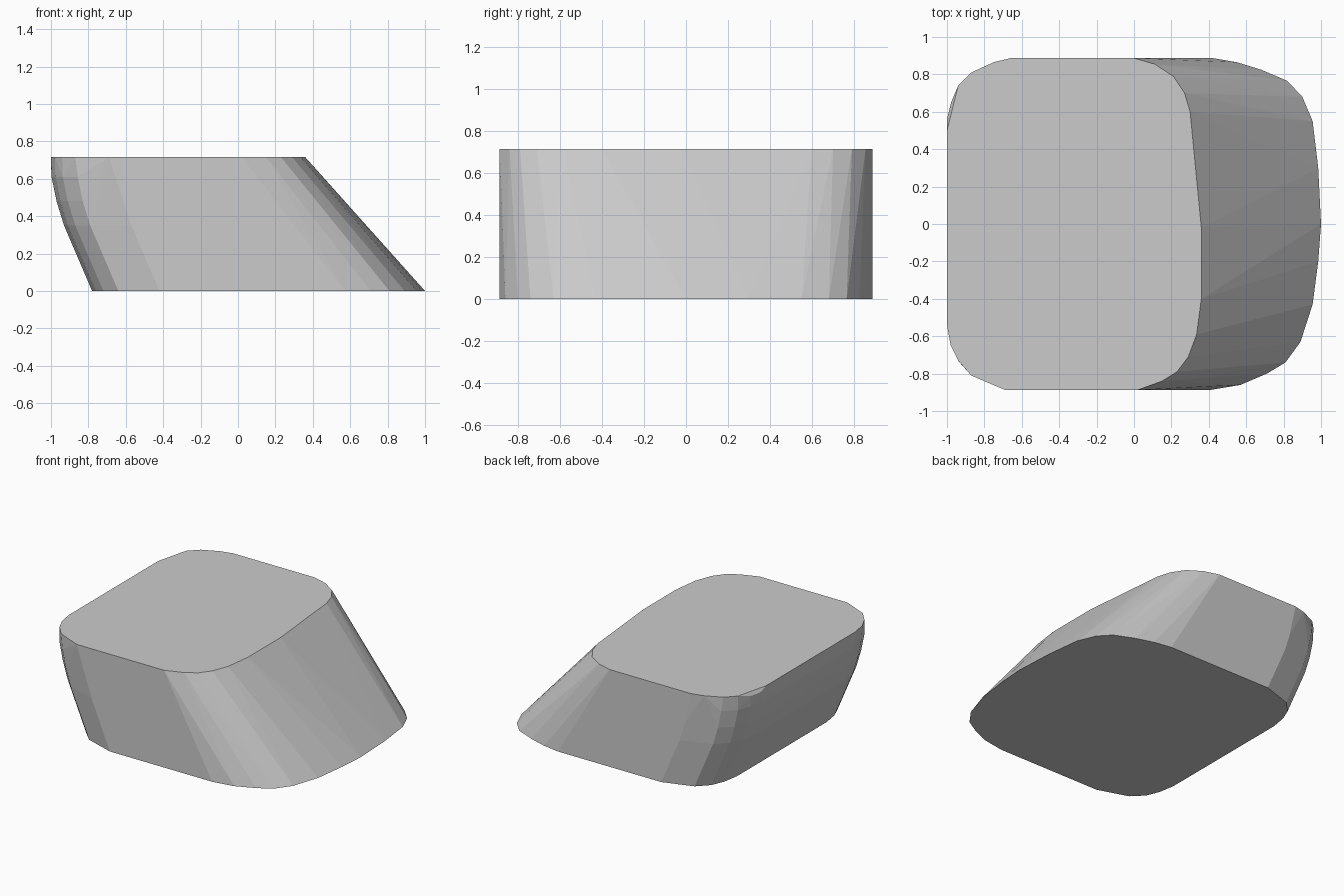
import bpy, bmesh
from math import radians

if "Cube" in bpy.data.objects:
    bpy.data.objects.remove(bpy.data.objects["Cube"])

H = 0.715

# Top rim outline (x, y)
top = [(-0.66, 0.887), (0, 0.887), (0.11, 0.855), (0.21, 0.79), (0.27, 0.70), (0.30, 0.60),
       (0.36, -0.02), (0.36, -0.40), (0.335, -0.59), (0.29, -0.71), (0.23, -0.79),
       (0.15, -0.84), (0.02, -0.887), (-0.69, -0.887), (-0.87, -0.81), (-0.94, -0.73),
       (-0.98, -0.65), (-1, -0.54), (-1, 0.50), (-0.94, 0.74), (-0.87, 0.81), (-0.75, 0.865)]

# Front-right half of the foot outline, continued on the back
foot = [(0.41, -0.887), (0.57, -0.86), (0.71, -0.80), (0.81, -0.74), (0.89, -0.63),
        (0.955, -0.43), (0.985, -0.20), (1, 0), (0.985, 0.30), (0.955, 0.55),
        (0.90, 0.68), (0.82, 0.765), (0.68, 0.825), (0.55, 0.865), (0.42, 0.887)]


def left_corners(x, z):
    """Rounded left corners of a cross-section whose left wall is at x."""
    return [(x + dx, s * y, z) for s in (-1, 1)
            for dx, y in ((0, 0.52), (0.02, 0.64), (0.06, 0.735), (0.14, 0.815), (0.36, 0.887))]


# Sheared rounded block: hull of the rims plus the bulging left wall sections
points = [(x, y, H) for x, y in top] + [(x, y, 0) for x, y in foot]
for x, z in ((-0.78, 0), (-0.93, 0.35), (-0.97, 0.48), (-0.997, 0.61)):
    points += left_corners(x, z)
# Small chipped facet at the back left of the top rim
points += [(-1, 0.56, 0.69), (-0.978, 0.65, 0.69)]

bm = bmesh.new()
for p in points:
    bm.verts.new(p)
res = bmesh.ops.convex_hull(bm, input=bm.verts)
unused = {g for g in res["geom_interior"] + res["geom_unused"] if isinstance(g, bmesh.types.BMVert)}
bmesh.ops.delete(bm, geom=list(unused), context='VERTS')
bmesh.ops.dissolve_limit(bm, angle_limit=radians(0.5), verts=bm.verts, edges=bm.edges)
bmesh.ops.recalc_face_normals(bm, faces=bm.faces)

mesh = bpy.data.meshes.new("slanted_block")
bm.to_mesh(mesh)
bm.free()
block = bpy.data.objects.new("slanted_block", mesh)
bpy.context.collection.objects.link(block)
